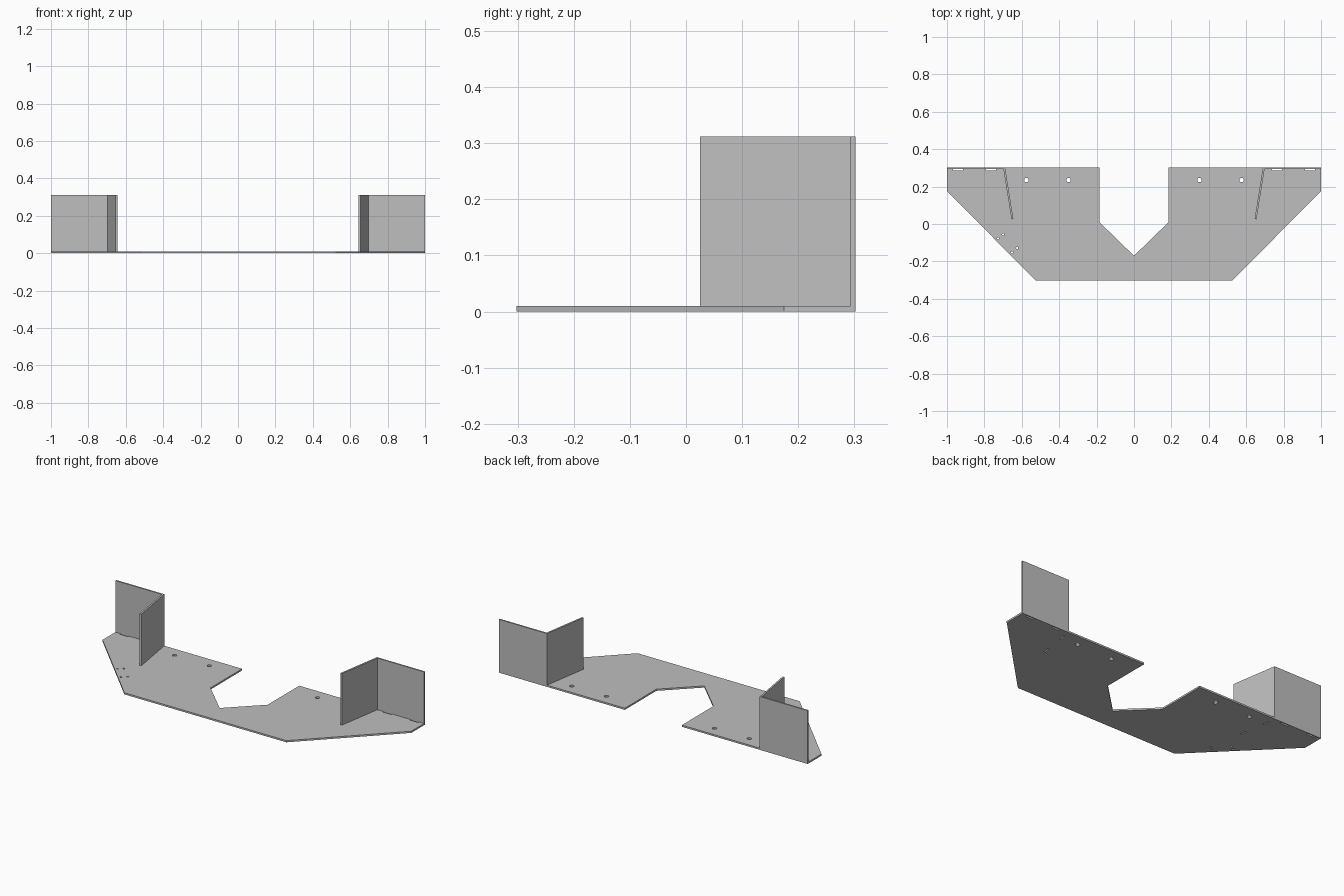
import bpy, bmesh, math

if "Cube" in bpy.data.objects:
    bpy.data.objects.remove(bpy.data.objects["Cube"], do_unlink=True)

grey = bpy.data.materials.new("light grey metal")
grey.use_nodes = True
colour = (0.52, 0.52, 0.52, 1.0)
grey.diffuse_color = colour
grey.node_tree.nodes["Principled BSDF"].inputs["Base Color"].default_value = colour


def sheet(name, loops, z0, z1):
    """Extrude closed outlines from z0 to z1; inner loops become holes."""
    curve = bpy.data.curves.new(name + "_profile", "CURVE")
    curve.dimensions = "2D"
    curve.fill_mode = "BOTH"
    curve.extrude = (z1 - z0) / 2
    for loop in loops:
        spline = curve.splines.new("POLY")
        spline.points.add(len(loop) - 1)
        for point, (x, y) in zip(spline.points, loop):
            point.co = (x, y, 0, 1)
        spline.use_cyclic_u = True
    helper = bpy.data.objects.new(name + "_profile", curve)
    bpy.context.collection.objects.link(helper)
    deps = bpy.context.evaluated_depsgraph_get()
    mesh = bpy.data.meshes.new_from_object(helper.evaluated_get(deps))
    bpy.data.objects.remove(helper, do_unlink=True)
    bpy.data.curves.remove(curve)

    # Weld the caps to the rim and lift into place
    bm = bmesh.new()
    bm.from_mesh(mesh)
    bmesh.ops.remove_doubles(bm, verts=bm.verts, dist=1e-5)
    bmesh.ops.translate(bm, verts=bm.verts, vec=(0, 0, (z0 + z1) / 2))
    bmesh.ops.recalc_face_normals(bm, faces=bm.faces)
    for face in bm.faces:
        face.smooth = False
    bm.to_mesh(mesh)
    bm.free()
    mesh.name = name
    mesh.materials.clear()
    mesh.materials.append(grey)
    obj = bpy.data.objects.new(name, mesh)
    bpy.context.collection.objects.link(obj)
    return obj


def circle(cx, cy, r, n=16):
    return [(cx + r * math.cos(math.tau * i / n), cy + r * math.sin(math.tau * i / n))
            for i in range(n)]


def slot(cx, cy, length, width, angle=0.0):
    c, s = math.cos(angle), math.sin(angle)
    corners = [(-1, -1), (1, -1), (1, 1), (-1, 1)]
    return [(cx + c * a * length / 2 - s * b * width / 2,
             cy + s * a * length / 2 + c * b * width / 2) for a, b in corners]


BACK = 0.302
THICK = 0.01

# Base plate outline, mirrored about x = 0
half = [(0.185, 0.01), (0.185, BACK), (1.0, BACK), (1.0, 0.175), (0.525, -BACK)]
outline = [(0, -0.17)] + half + [(-x, y) for x, y in reversed(half)]

# Mounting holes and tab slots on both sides
holes = []
for side in (-1, 1):
    for x in (0.35, 0.575):
        holes.append(circle(side * x, 0.235, 0.012))
    for x in (0.765, 0.94):
        holes.append(slot(side * x, 0.2915, 0.053, 0.011))
    for t in (0.2, 0.77):
        x, y = 0.694 - 0.044 * t, 0.298 - 0.272 * t
        holes.append(slot(side * x, y, 0.045, 0.007, math.atan2(0.272, side * 0.044)))

# Four small holes on the right wing only
for x, y in [(-0.727, -0.077), (-0.70, -0.056), (-0.652, -0.152), (-0.625, -0.128)]:
    holes.append(circle(x, y, 0.006, 12))

sheet("base_plate", [outline] + holes, 0.0, THICK)

# Bent upright brackets: back wall plus angled fin
bracket = [(1.0, BACK), (0.689, BACK), (0.645, 0.027), (0.655, 0.025),
           (0.698, 0.293), (1.0, 0.293)]
for side, name in ((1, "left_bracket"), (-1, "right_bracket")):
    sheet(name, [[(side * x, y) for x, y in bracket]], THICK, 0.312)
